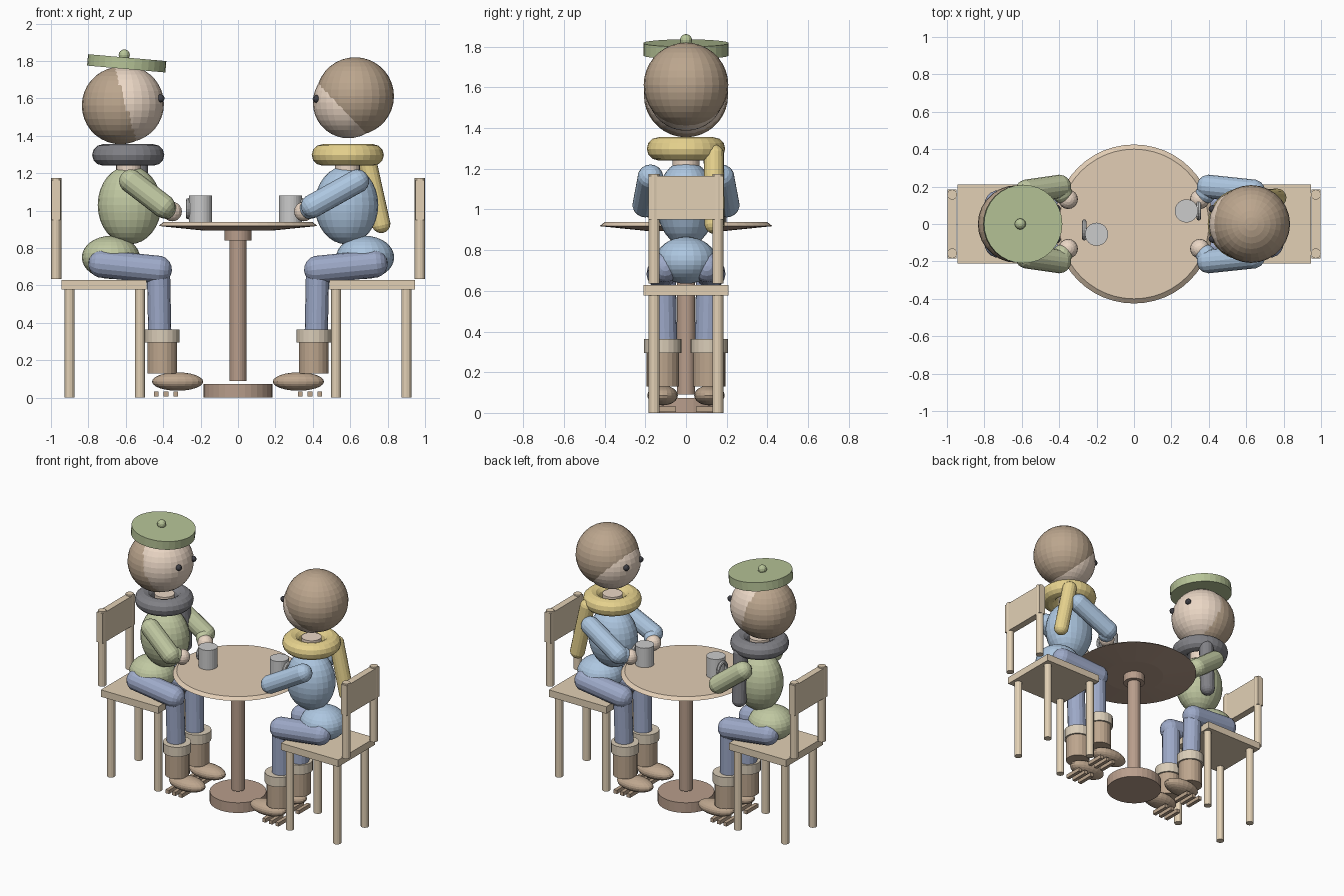
import bpy, bmesh, math
from mathutils import Vector, Matrix

if "Cube" in bpy.data.objects:
    bpy.data.objects.remove(bpy.data.objects["Cube"])


def material(name, rgb):
    m = bpy.data.materials.new(name)
    m.diffuse_color = (*rgb, 1)
    m.use_nodes = True
    m.node_tree.nodes["Principled BSDF"].inputs["Base Color"].default_value = m.diffuse_color
    return m


SKIN = material("skin", (0.83, 0.68, 0.56))
HAIR = material("hair_brown", (0.50, 0.38, 0.27))
GREEN = material("green", (0.53, 0.58, 0.36))
HATGREEN = material("hat_green", (0.47, 0.55, 0.31))
BLUE = material("light_blue", (0.42, 0.57, 0.75))
DENIM = material("denim", (0.34, 0.40, 0.58))
YELLOW = material("yellow", (0.80, 0.65, 0.27))
DARK = material("dark_grey", (0.22, 0.22, 0.24))
BLACK = material("black", (0.05, 0.05, 0.06))
WOOD = material("light_wood", (0.76, 0.63, 0.46))
TOPWOOD = material("table_wood", (0.76, 0.61, 0.46))
COLUMN = material("dark_wood", (0.48, 0.34, 0.26))
BOOT = material("boot_brown", (0.51, 0.38, 0.27))
CUFF = material("cuff_beige", (0.70, 0.61, 0.48))


def finish(name, bm, mat):
    me = bpy.data.meshes.new(name)
    bmesh.ops.recalc_face_normals(bm, faces=bm.faces)
    bm.to_mesh(me)
    bm.free()
    if mat:
        me.materials.append(mat)
    ob = bpy.data.objects.new(name, me)
    bpy.context.collection.objects.link(ob)
    return ob


def ball(name, c, r, mat, u=24, v=16):
    r = r if isinstance(r, tuple) else (r, r, r)
    bm = bmesh.new()
    bmesh.ops.create_uvsphere(bm, u_segments=u, v_segments=v, radius=1,
                              matrix=Matrix.Translation(c) @ Matrix.Diagonal((*r, 1)))
    return finish(name, bm, mat)


def box(name, lo, hi, mat):
    lo, hi = Vector(lo), Vector(hi)
    bm = bmesh.new()
    bmesh.ops.create_cube(bm, size=1, matrix=Matrix.Translation((lo + hi) / 2)
                          @ Matrix.Diagonal((*(hi - lo), 1)))
    return finish(name, bm, mat)


def tube(name, x, y, z0, z1, r0, mat, r1=None, n=24, tilt=0):
    bm = bmesh.new()
    bmesh.ops.create_cone(bm, cap_ends=True, segments=n, radius1=r0,
                          radius2=r0 if r1 is None else r1, depth=z1 - z0,
                          matrix=Matrix.Translation((x, y, (z0 + z1) / 2))
                          @ Matrix.Rotation(tilt, 4, 'Y'))
    return finish(name, bm, mat)


def capsule(name, a, b, r, mat):
    a, b = Vector(a), Vector(b)
    bm = bmesh.new()
    bmesh.ops.create_uvsphere(bm, u_segments=16, v_segments=9, radius=r)
    for v in bm.verts:
        if v.co.z > 0:
            v.co.z += (b - a).length
    rot = (b - a).to_track_quat('Z', 'Y').to_matrix().to_4x4()
    bmesh.ops.transform(bm, matrix=Matrix.Translation(a) @ rot, verts=bm.verts)
    return finish(name, bm, mat)


def ring(name, c, major, minor, mat, rot=None, nu=28, nv=12):
    bpy.ops.mesh.primitive_torus_add(location=c, rotation=rot or (0, 0, 0), major_radius=major,
                                     minor_radius=minor, major_segments=nu, minor_segments=nv)
    ob = bpy.context.object
    ob.name = name
    if mat:
        ob.data.materials.append(mat)
    return ob


# Pedestal table
tube("table_base", 0, 0, 0, 0.073, 0.185, COLUMN, n=32)
tube("table_column", 0, 0, 0.09, 0.85, 0.045, COLUMN)
tube("table_collar", 0, 0, 0.84, 0.90, 0.072, COLUMN)
tube("table_underside", 0, 0, 0.895, 0.918, 0.20, COLUMN, r1=0.425, n=48)
tube("tabletop", 0, 0, 0.918, 0.938, 0.425, TOPWOOD, r1=0.40, n=48)


def chair(s, side):
    box(f"{side}_seat", (s * 0.488, -0.21, 0.578), (s * 0.945, 0.21, 0.628), WOOD) if s > 0 else \
        box(f"{side}_seat", (-0.945, -0.21, 0.578), (-0.488, 0.21, 0.628), WOOD)
    for y in (-0.157, 0.157):
        tube(f"{side}_chair_front_leg", s * 0.525, y, 0, 0.59, 0.027, WOOD, n=12)
        tube(f"{side}_chair_back_leg", s * 0.90, y, 0, 0.59, 0.027, WOOD, n=12)
        tube(f"{side}_back_post", s * 0.972, y, 0.635, 1.175, 0.027, WOOD, n=12)
    xs = sorted((s * 0.948, s * 0.996))
    box(f"{side}_backrest", (xs[0], -0.185, 0.95), (xs[1], 0.185, 1.165), WOOD)


def figure(s, side, shirt, scarf, shoulder_x):
    # Body, neck and scarf
    ball(f"{side}_torso", (s * 0.58, 0, 1.03), (0.17, 0.145, 0.21), shirt)
    ball(f"{side}_hips", (s * 0.68, 0, 0.75), (0.155, 0.15, 0.115), shirt)
    tube(f"{side}_neck", s * 0.585, 0, 1.18, 1.34, 0.066, SKIN)
    ring(f"{side}_scarf", (s * 0.587, 0, 1.298), 0.136, 0.057, scarf)
    for t in (-1, 1):
        # Arms
        elbow = (s * 0.40, t * 0.20, 1.025)
        capsule(f"{side}_upper_arm", (s * shoulder_x, t * 0.175, 1.157), elbow, 0.064, shirt)
        capsule(f"{side}_forearm", elbow, (s * 0.385, t * 0.165, 1.01), 0.055, shirt)
        ball(f"{side}_hand", (s * 0.352, t * 0.132, 0.995), 0.052, SKIN, 16, 10)
        # Legs
        capsule(f"{side}_thigh", (s * 0.725, t * 0.105, 0.715), (s * 0.428, t * 0.12, 0.685),
                0.075, DENIM)
        capsule(f"{side}_shin", (s * 0.425, t * 0.112, 0.67), (s * 0.418, t * 0.105, 0.32),
                0.063, DENIM)
        # Boots
        y = t * 0.115
        tube(f"{side}_boot_cuff", s * 0.405, y, 0.295, 0.364, 0.092, CUFF, n=20)
        tube(f"{side}_boot_shaft", s * 0.405, y, 0.13, 0.30, 0.08, BOOT, n=20)
        ball(f"{side}_boot_foot", (s * 0.323, y, 0.086), (0.137, 0.075, 0.049), BOOT, 20, 12)
        for x in (0.333, 0.385, 0.437):
            box(f"{side}_boot_tread", (s * x - 0.013, y - 0.065, 0.005),
                (s * x + 0.013, y + 0.065, 0.032), BOOT)


for s, side in ((-1, "left"), (1, "right")):
    chair(s, side)
figure(-1, "left", GREEN, DARK, 0.572)
figure(1, "right", BLUE, YELLOW, 0.637)

# Heads, with hair as an overlapping larger ball
ball("left_face", (-0.601, 0, 1.570), 0.205, SKIN, 28, 18)
ball("left_hair", (-0.628, 0, 1.562), 0.207, HAIR, 28, 18)
ball("right_face", (0.59, 0, 1.577), 0.19, SKIN, 28, 18)
ball("right_hair", (0.626, 0, 1.612), 0.208, HAIR, 28, 18)
for t in (-1, 1):
    ball("left_eye", (-0.414, t * 0.083, 1.60), 0.021, BLACK, 12, 8)
    ball("right_eye", (0.42, t * 0.08, 1.597), 0.021, BLACK, 12, 8)

# Flat hat with button
tube("hat", -0.595, 0, 1.757, 1.818, 0.21, HATGREEN, n=32, tilt=math.radians(5))
ball("hat_button", (-0.608, 0, 1.832), 0.03, HATGREEN, 12, 8)

# Scarf tails
capsule("left_scarf_tail", (-0.53, 0.135, 1.26), (-0.53, 0.15, 0.93), 0.05, DARK)
capsule("right_scarf_tail", (0.69, 0.137, 1.27), (0.765, 0.14, 0.93), 0.05, YELLOW)

# Mugs with handles
for side, x, y, hx, hy in (("left", -0.2, -0.055, -0.266, -0.032),
                           ("right", 0.28, 0.07, 0.346, 0.075)):
    tube(f"{side}_mug", x, y, 0.94, 1.08, 0.062, None)
    ring(f"{side}_mug_handle", (hx, hy, 1.01), 0.045, 0.012, None,
         (0, math.pi / 2, 0), 20, 8)
